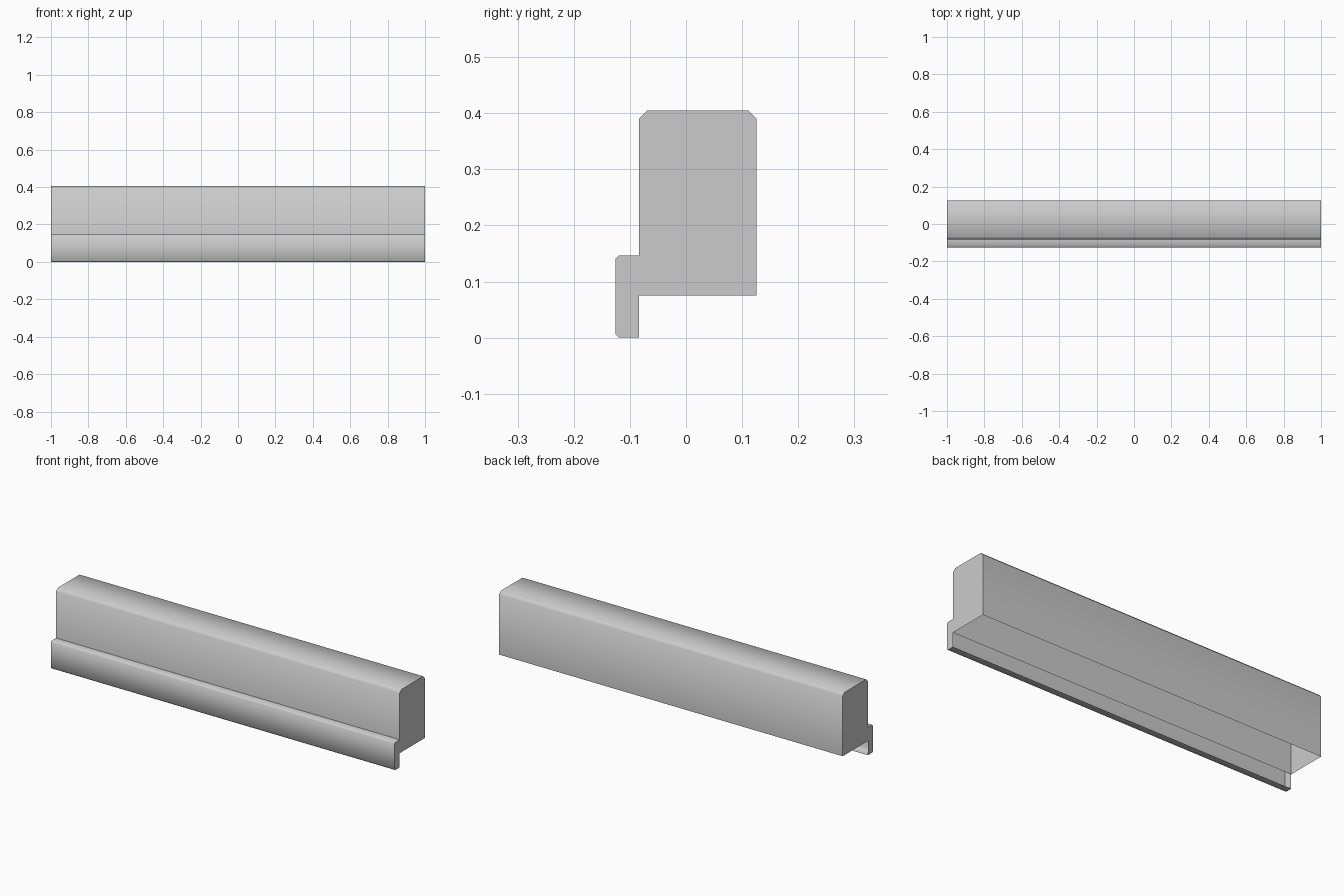
import bpy
import bmesh
from math import radians

cube = bpy.data.objects.get("Cube")
if cube:
    bpy.data.objects.remove(cube, do_unlink=True)

# Plain grey finish for every part
grey = bpy.data.materials.new("plain_grey")
grey.use_nodes = True
colour = (0.6, 0.6, 0.6, 1)
grey.diffuse_color = colour
grey.node_tree.nodes["Principled BSDF"].inputs["Base Color"].default_value = colour

HALF_LENGTH = 1.0
FRONT, WALL, BACK = -0.126, -0.084, 0.126
BODY_BOTTOM, BODY_TOP = 0.075, 0.405
LIP_TOP = 0.146
BODY_BEVEL, LIP_BEVEL = 0.015, 0.006


def open_shell(name, profile):
    """Sweep an open (y, z) profile along x and close both ends."""
    bm = bmesh.new()
    left, right = [[bm.verts.new((x, y, z)) for y, z in profile]
                   for x in (-HALF_LENGTH, HALF_LENGTH)]
    for i in range(len(profile) - 1):
        bm.faces.new((left[i], right[i], right[i + 1], left[i + 1]))
    bm.faces.new(left)
    bm.faces.new(right[::-1])
    for face in bm.faces:
        face.smooth = True
    mesh = bpy.data.meshes.new(name)
    bm.to_mesh(mesh)
    bm.free()
    mesh.set_sharp_from_angle(angle=radians(50))
    mesh.materials.append(grey)
    obj = bpy.data.objects.new(name, mesh)
    bpy.context.collection.objects.link(obj)
    return obj


# Tall hollow body, open underneath, with bevelled top edges
open_shell("main_body", [
    (WALL, BODY_BOTTOM),
    (WALL, BODY_TOP - BODY_BEVEL),
    (WALL + BODY_BEVEL, BODY_TOP),
    (BACK - BODY_BEVEL, BODY_TOP),
    (BACK, BODY_TOP - BODY_BEVEL),
    (BACK, BODY_BOTTOM),
])

# Hanging front lip, open at the rear, with bevelled front edges
open_shell("front_lip", [
    (WALL, 0),
    (FRONT + LIP_BEVEL, 0),
    (FRONT, LIP_BEVEL),
    (FRONT, LIP_TOP - LIP_BEVEL),
    (FRONT + LIP_BEVEL, LIP_TOP),
    (WALL, LIP_TOP),
])
